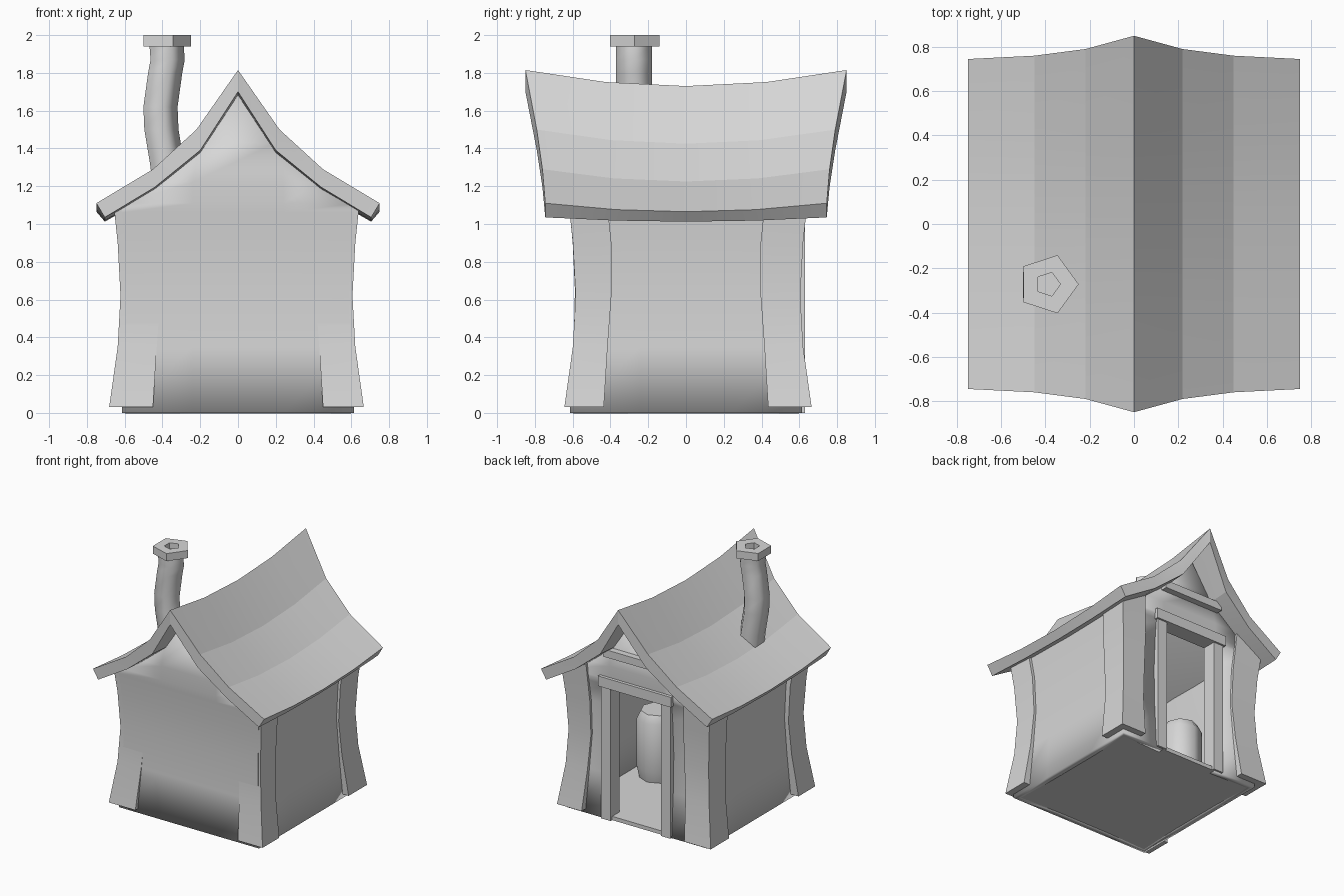
import bpy, bmesh
from math import cos, sin, pi, radians

cube = bpy.data.objects.get("Cube")
if cube:
    bpy.data.objects.remove(cube, do_unlink=True)

grey = bpy.data.materials.new("plain grey")
grey.use_nodes = True
COLOUR = (0.68, 0.68, 0.68, 1)
grey.diffuse_color = COLOUR
grey.node_tree.nodes["Principled BSDF"].inputs["Base Color"].default_value = COLOUR


def finish(name, bm, angle=11, recalc=True):
    bmesh.ops.remove_doubles(bm, verts=bm.verts, dist=0.0005)
    if recalc:
        bmesh.ops.recalc_face_normals(bm, faces=bm.faces)
    mesh = bpy.data.meshes.new(name)
    bm.to_mesh(mesh)
    bm.free()
    mesh.materials.append(grey)
    obj = bpy.data.objects.new(name, mesh)
    bpy.context.collection.objects.link(obj)
    bpy.ops.object.select_all(action='DESELECT')
    obj.select_set(True)
    bpy.context.view_layer.objects.active = obj
    bpy.ops.object.shade_smooth_by_angle(angle=radians(angle))
    return obj


def loft(name, rings, angle=11):
    """Skin a list of equal closed rings and cap both ends."""
    bm = bmesh.new()
    loops = [[bm.verts.new(p) for p in ring] for ring in rings]
    n = len(rings[0])
    for a, b in zip(loops, loops[1:]):
        for i in range(n):
            j = (i + 1) % n
            bm.faces.new((a[i], a[j], b[j], b[i]))
    bm.faces.new(loops[0])
    bm.faces.new(loops[-1])
    return finish(name, bm, angle)


def circle(cx, cy, z, r, sides):
    return [(cx + r * cos(2 * pi * i / sides), cy + r * sin(2 * pi * i / sides), z)
            for i in range(sides)]


def box(name, x0, x1, y0, y1, z0, z1):
    return loft(name, [[(x0, y0, z), (x1, y0, z), (x1, y1, z), (x0, y1, z)]
                       for z in (z0, z1)])


# Walls: four bowed panels, gables front and back, doorway in the back
DOOR_W, DOOR_H = 0.24, 1.06
rows = [(0, .615, .615), (.35, .595, .595), (.65, .588, .588), (.9, .6, .6),
        (DOOR_H, .615, .615), (1.11, .62, .62)]
gable = [(1.22, .43, .62), (1.43, .2, .62), (1.7, 0, .62)]
bm = bmesh.new()
for k in range(4):
    c, s = (1, 0, -1, 0)[k], (0, 1, 0, -1)[k]
    levels = rows + (gable if k % 2 == 0 else [])
    grid = []
    for z, w, d in levels:
        m = min(w, DOOR_W)
        grid.append([bm.verts.new((c * x + s * d, s * x - c * d, z))
                     for x in (-w, -m, m, w)])
    for r, (a, b) in enumerate(zip(grid, grid[1:])):
        for i in range(3):
            if k == 2 and i == 1 and levels[r][0] < DOOR_H:
                continue
            bm.faces.new((a[i], a[i + 1], b[i + 1], b[i]))
walls = finish("walls", bm, recalc=False)
thick = walls.modifiers.new("thickness", 'SOLIDIFY')
thick.thickness = 0.05
thick.offset = -1

box("floor", -.61, .61, -.61, .61, 0, .03)

# Corner posts, bowed like the walls
heights = (.03, .35, .62, .9, 1.09)
curve = (.06, .015, 0, .015, .035)
inner = (.45, .43, .41, .41, .43)
for sx, ox in ((-1, .622), (1, .606)):
    for sy, oy in ((-1, .584), (1, .605)):
        rings = []
        for i, z in enumerate(heights):
            x, y, n = ox + curve[i], oy + curve[i], inner[i]
            rise = .11 if i == len(heights) - 1 else 0
            rings.append([(sx * n, sy * (n - .015), z + rise), (sx * x, sy * (n - .015), z),
                          (sx * x, sy * y, z), (sx * n, sy * y, z + rise)])
        side = ("back_" if sy > 0 else "front_") + ("left" if sx > 0 else "right")
        loft(side + "_post", rings)

# Door frame and gable tie beam
for name, sx in (("left", 1), ("right", -1)):
    x0, x1 = sorted((sx * .22, sx * .305))
    box(name + "_door_jamb", x0, x1, .52, .63, 0, 1.06)
box("door_lintel", -.32, .32, .52, .645, 1.05, 1.13)
box("gable_beam", -.26, .26, .58, .67, 1.31, 1.37)

# Roof: swept profile sagging toward the middle, (x, top z, under x, under z, half length, sag)
half = [(0, 1.815, 0, 1.70, .85, .085), (.22, 1.50, .2, 1.39, .79, .075),
        (.45, 1.29, .44, 1.195, .76, .065), (.75, 1.11, .705, 1.035, .745, .045)]
profile = [(-x, z, -u, v, l, g) for x, z, u, v, l, g in half[:0:-1]] + half
bm = bmesh.new()
tops, unders = [], []
for t in (-1, -.5, 0, .5, 1):
    sag = 1 - t * t
    tops.append([bm.verts.new((x, t * l, z - g * sag)) for x, z, u, v, l, g in profile])
    unders.append([bm.verts.new((u, t * l, v - g * sag * .5)) for x, z, u, v, l, g in profile])
last = len(profile) - 1
for j in range(len(tops) - 1):
    for sheet in (tops, unders):
        for i in range(last):
            bm.faces.new((sheet[j][i], sheet[j][i + 1], sheet[j + 1][i + 1], sheet[j + 1][i]))
    for i in (0, last):
        bm.faces.new((tops[j][i], tops[j + 1][i], unders[j + 1][i], unders[j][i]))
for j in (0, -1):
    for i in range(last):
        bm.faces.new((tops[j][i], tops[j][i + 1], unders[j][i + 1], unders[j][i]))
finish("roof", bm)

# Crooked five-sided chimney with a hollow cap
bends = [(-.37, 1.2), (-.385, 1.32), (-.415, 1.5), (-.42, 1.62), (-.395, 1.8),
         (-.382, 1.87), (-.388, 1.95)]
loft("chimney", [circle(x, -.275, z, .1, 5) for x, z in bends], 80)
loft("chimney_cap", [circle(-.388, -.272, z, r, 5) for z, r in
                     ((1.94, .138), (2, .138), (2, .056), (1.955, .056))], 30)

# Barrels standing indoors
for name, x, y, top in (("left", .35, -.14, .56), ("right", -.34, .12, .62)):
    loft(name + "_barrel", [circle(x, y, z, r, 8) for z, r in
                            ((.03, .13), (.12, .15), (top - .06, .15), (top, .12))], 50)
